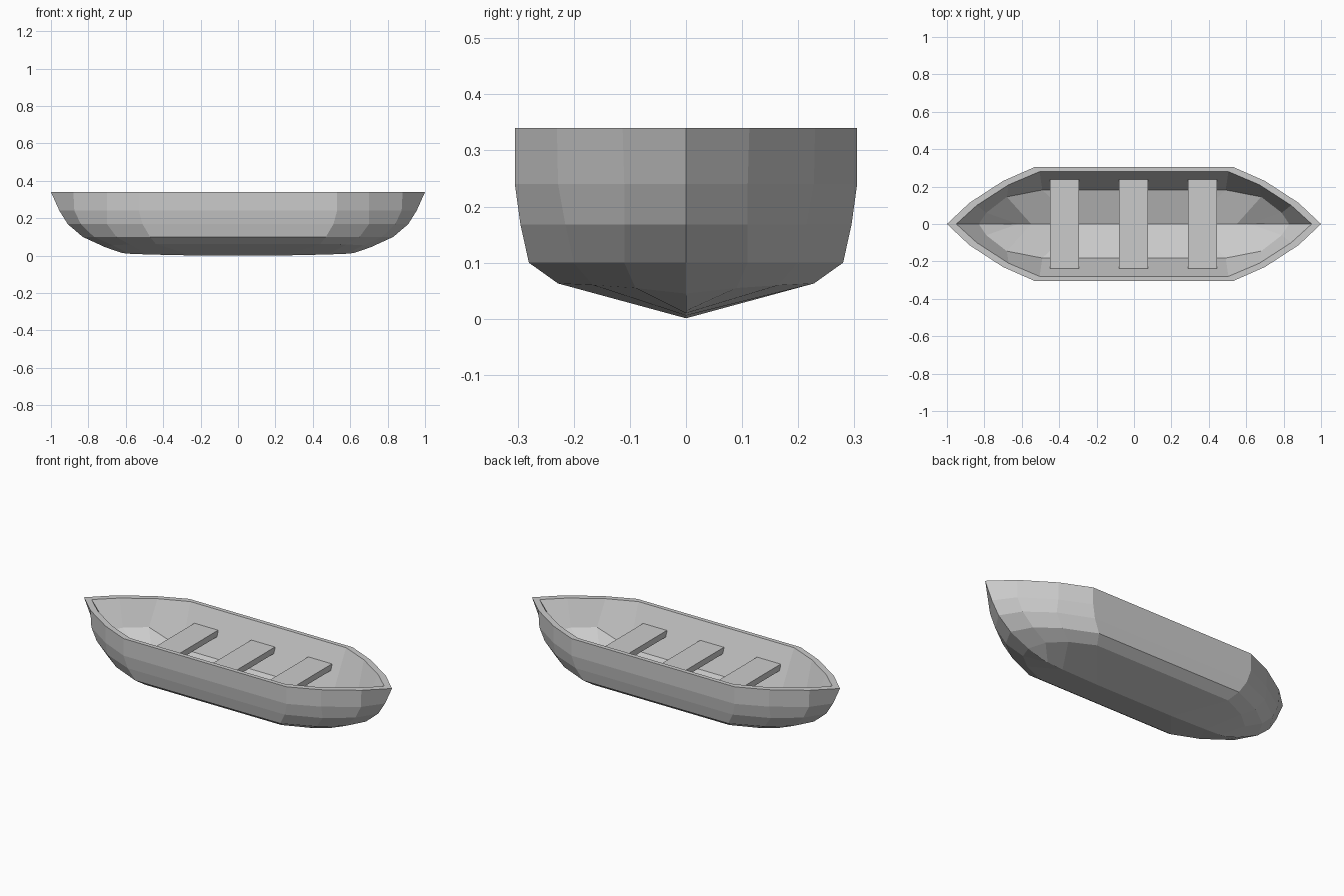
import bpy, bmesh

if "Cube" in bpy.data.objects:
    bpy.data.objects.remove(bpy.data.objects["Cube"])


def ring(bm, quarter):
    """Closed level outline from one quarter: tip, two bow points, shoulder."""
    q = quarter
    pts = list(q)                                              # +x +y
    pts += [(-x, y, z) for x, y, z in reversed(q)]             # -x +y
    pts += [(-x, -y, z) for x, y, z in q[1:]]                  # -x -y
    pts += [(x, -y, z) for x, y, z in reversed(q[1:])]         # +x -y
    return [bm.verts.new(p) for p in pts]


def level(z, *xy):
    return [(x, y, z) for x, y in xy]


def box(name, x0, x1, y0, y1, z0, z1):
    bpy.ops.mesh.primitive_cube_add(size=1, location=((x0 + x1) / 2, (y0 + y1) / 2, (z0 + z1) / 2))
    ob = bpy.context.object
    ob.name = name
    ob.scale = (x1 - x0, y1 - y0, z1 - z0)


# Hull outlines from the keel up the outside, over the rim, down the inside
levels = [
    [(0.62, 0, 0.014), (0.58, 0, 0.010), (0.48, 0, 0.006), (0.25, 0, 0.001)],
    [(0.71, 0, 0.045), (0.67, 0.09, 0.055), (0.58, 0.165, 0.06), (0.44, 0.228, 0.063)],
    level(0.10, (0.83, 0), (0.77, 0.11), (0.65, 0.20), (0.47, 0.28)),
    level(0.168, (0.91, 0), (0.84, 0.11), (0.70, 0.215), (0.51, 0.295)),
    level(0.24, (0.955, 0), (0.875, 0.11), (0.70, 0.228), (0.53, 0.305)),
    level(0.34, (1.0, 0), (0.88, 0.113), (0.70, 0.23), (0.53, 0.305)),
    level(0.34, (0.95, 0), (0.84, 0.10), (0.67, 0.21), (0.505, 0.28)),
    # inner chine, rising toward both bows
    [(0.83, 0, 0.19), (0.79, 0.06, 0.195), (0.68, 0.145, 0.195), (0.49, 0.182, 0.105)],
    [(0.66, 0, 0.085), (0.62, 0, 0.075), (0.55, 0, 0.06), (0.30, 0, 0.045)],
]
bm = bmesh.new()
rings = [ring(bm, lv) for lv in levels]
n = len(rings[0])
for a, b in zip(rings, rings[1:]):
    for i in range(n):
        j = (i + 1) % n
        bm.faces.new((a[i], a[j], b[j], b[i]))
bmesh.ops.remove_doubles(bm, verts=bm.verts, dist=0.0005)
bmesh.ops.recalc_face_normals(bm, faces=bm.faces)
mesh = bpy.data.meshes.new("hull")
bm.to_mesh(mesh)
bm.free()
hull = bpy.data.objects.new("hull", mesh)
bpy.context.collection.objects.link(hull)

# Three cross seats resting against the inner walls
for name, x in (("seat_left", -0.372), ("seat_middle", -0.003), ("seat_right", 0.367)):
    box(name, x - 0.077, x + 0.077, -0.237, 0.237, 0.21, 0.245)
